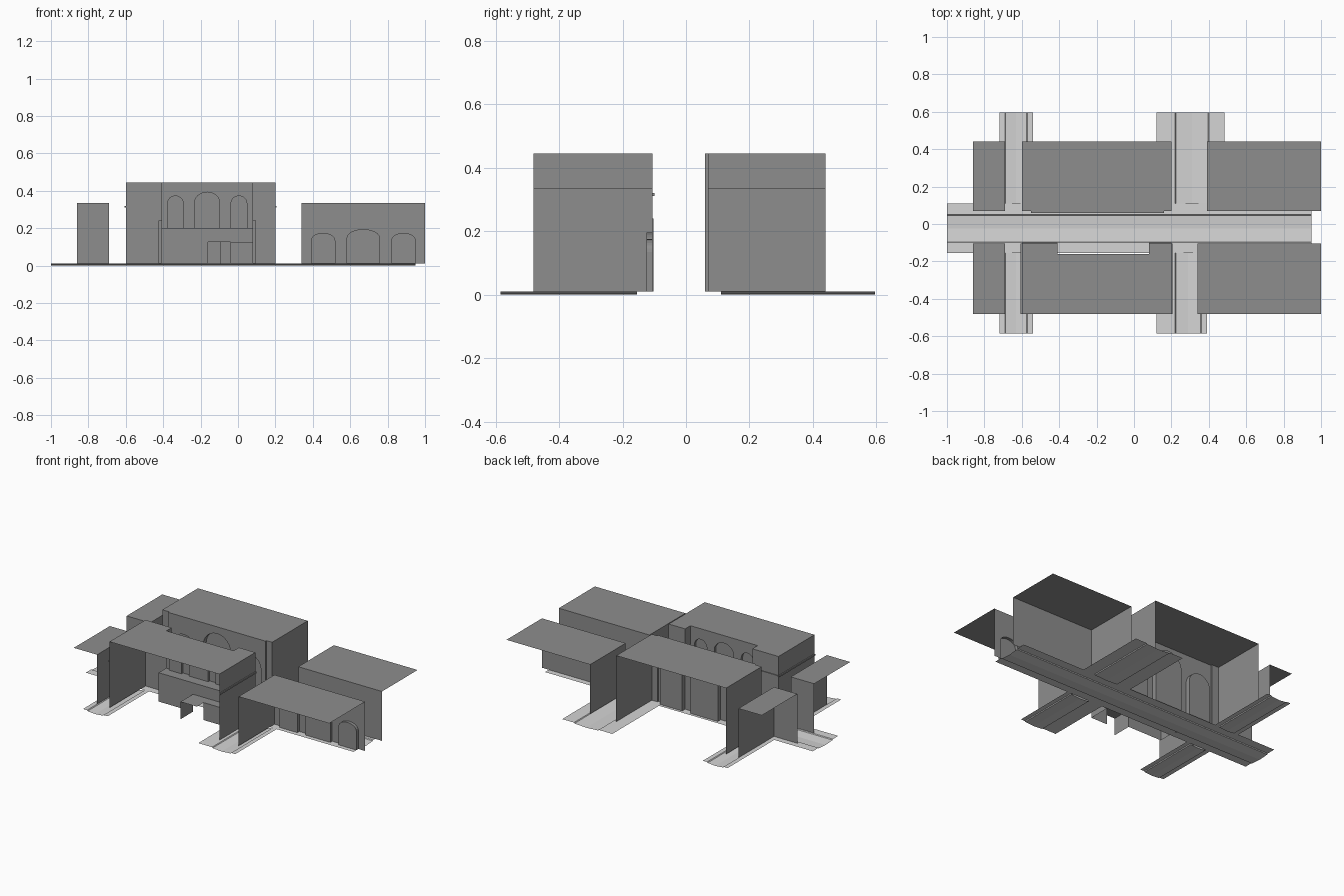
import bpy, math

cube = bpy.data.objects.get("Cube")
if cube:
    bpy.data.objects.remove(cube, do_unlink=True)


def material(name, value):
    m = bpy.data.materials.new(name)
    m.use_nodes = True
    colour = (value, value, value, 1)
    m.diffuse_color = colour
    m.node_tree.nodes["Principled BSDF"].inputs["Base Color"].default_value = colour
    return m


STONE = material("building grey", 0.27)
PAVING = material("paving light grey", 0.66)
BASE, LOW, HIGH = 0.01, 0.335, 0.445      # ground, low roofs, tall roofs
FRONT, SOUTH, NORTH, BACK = -0.48, -0.105, 0.07, 0.44


def mesh_object(name, verts, faces, mat=STONE):
    me = bpy.data.meshes.new(name)
    me.from_pydata(verts, [], faces)
    me.materials.append(mat)
    me.update()
    ob = bpy.data.objects.new(name, me)
    bpy.context.collection.objects.link(ob)
    return ob


def wall(name, path, z0=BASE, z1=LOW):
    """Upright sheet along a plan path."""
    verts = [(x, y, z) for x, y in path for z in (z0, z1)]
    faces = [(2 * i, 2 * i + 2, 2 * i + 3, 2 * i + 1) for i in range(len(path) - 1)]
    return mesh_object(name, verts, faces)


def slab(name, outline, z, mat=STONE):
    """Flat sheet from a plan outline."""
    return mesh_object(name, [(x, y, z) for x, y in outline], [range(len(outline))], mat)


def rect(x0, x1, y0, y1):
    return [(x0, y0), (x1, y0), (x1, y1), (x0, y1)]


def box(name, x0, x1, y0, y1, z0, z1):
    bpy.ops.mesh.primitive_cube_add(size=1, location=((x0 + x1) / 2, (y0 + y1) / 2, (z0 + z1) / 2))
    ob = bpy.context.object
    ob.name = name
    ob.scale = (x1 - x0, y1 - y0, z1 - z0)
    ob.data.materials.append(STONE)


def arch_line(centre, half, top, rise, z0):
    """Jamb, curved head, jamb, from left to right."""
    steps = 12
    pts = [(centre - half, z0)]
    for i in range(steps + 1):
        a = math.pi * (1 - i / steps)
        pts.append((centre + half * math.cos(a), top - rise + rise * math.sin(a)))
    return pts + [(centre + half, z0)]


def arched_wall(name, x0, x1, y, z0, z1, arches, inward):
    """Wall with arched recesses, each closed by a set-back panel."""
    outline = [(x0, z0)]
    for k, arch in enumerate(arches):
        line = arch_line(*arch, z0)
        outline += line
        n = len(line)
        verts = [(x, y, z) for x, z in line] + [(x, y + inward, z) for x, z in line]
        faces = [(i, i + 1, n + i + 1, n + i) for i in range(n - 1)]
        faces.append(range(n, 2 * n))
        mesh_object(f"{name}_arch_{k + 1}", verts, faces)
    outline += [(x1, z0), (x1, z1), (x0, z1)]
    if inward < 0:
        outline.reverse()
    mesh_object(name, [(x, y, z) for x, z in outline], [range(len(outline))])


# Low corner buildings on the left, open on their outer sides
wall("front_left_walls", [(-0.69, FRONT), (-0.69, SOUTH), (-0.86, SOUTH)])
slab("front_left_roof", rect(-0.86, -0.69, FRONT, SOUTH), LOW)
wall("back_left_walls", [(-0.86, NORTH), (-0.69, NORTH), (-0.69, BACK)])
slab("back_left_roof", rect(-0.86, -0.69, NORTH, BACK), LOW)

# Low long buildings on the right
arched_wall("front_right_street_wall", 0.34, 1, SOUTH, BASE, LOW,
            [(0.455, 0.065, 0.175, 0.04), (0.67, 0.09, 0.195, 0.05), (0.885, 0.065, 0.175, 0.04)], -0.02)
wall("front_right_side_wall", [(0.34, SOUTH), (0.34, FRONT)])
slab("front_right_roof", rect(0.34, 1, FRONT, SOUTH), LOW)
wall("back_right_walls", [(0.39, BACK), (0.39, NORTH), (1, NORTH)])
slab("back_right_roof", rect(0.39, 1, NORTH, BACK), LOW)

# Tall back building with a slightly projecting arched street face
W, E, FACE = -0.6, 0.2, 0.06
wall("hall_left_wall", [(W, BACK), (W, NORTH), (-0.55, NORTH), (-0.55, FACE)], z1=HIGH)
wall("hall_right_wall", [(0.16, FACE), (0.16, NORTH), (E, NORTH), (E, BACK)], z1=HIGH)
arched_wall("hall_street_wall", -0.55, 0.16, FACE, BASE, HIGH,
            [(-0.435, 0.08, 0.33, 0.08), (-0.195, 0.1, 0.4, 0.1), (0.045, 0.08, 0.33, 0.08)], 0.03)
slab("hall_roof", [(W, NORTH), (-0.55, NORTH), (-0.55, FACE), (0.16, FACE),
                   (0.16, NORTH), (E, NORTH), (E, BACK), (W, BACK)], HIGH)

# Tall front building with a central recess towards the street
L, R, UPPER, LOWER, LEDGE = -0.41, 0.08, -0.16, -0.24, 0.2
wall("loggia_house_left_wall", [(L, UPPER), (L, SOUTH), (W, SOUTH), (W, FRONT)], z1=HIGH)
wall("loggia_house_right_wall", [(E, FRONT), (E, SOUTH), (R, SOUTH), (R, UPPER)], z1=HIGH)
arched_wall("loggia_upper_wall", L, R, UPPER, LEDGE, HIGH,
            [(-0.335, 0.045, 0.375, 0.045), (-0.165, 0.07, 0.395, 0.06), (0.005, 0.045, 0.375, 0.045)], -0.015)
slab("loggia_house_roof", [(W, FRONT), (E, FRONT), (E, SOUTH), (R, SOUTH),
                           (R, UPPER), (L, UPPER), (L, SOUTH), (W, SOUTH)], HIGH)

# Deeper ground floor recess and entrance vestibule
slab("loggia_ceiling", rect(L, R, LOWER, UPPER), LEDGE)
DOOR, DOOR_TOP, DEEP = -0.16, 0.125, -0.37
wall("loggia_lower_wall_left", [(DOOR, LOWER), (L, LOWER), (L, UPPER)], z1=LEDGE)
wall("loggia_lower_wall_right", [(R, UPPER), (R, LOWER)], z1=LEDGE)
wall("loggia_wall_over_door", [(R, LOWER), (DOOR, LOWER)], DOOR_TOP, LEDGE)
wall("vestibule_left_wall", [(DOOR, DEEP), (DOOR, LOWER)], z1=DOOR_TOP)
wall("vestibule_end_wall", [(R, LOWER), (R, DEEP + 0.07), (-0.04, DEEP + 0.07)], z1=DOOR_TOP)
slab("vestibule_ceiling", [(DOOR, DEEP), (-0.04, DEEP), (-0.04, DEEP + 0.07),
                           (R, DEEP + 0.07), (R, LOWER), (DOOR, LOWER)], DOOR_TOP)

# Narrow cornice and corner pilasters of the front building
for side, x, d in (("left", W, -0.007), ("right", E, 0.007)):
    box(f"cornice_{side}_side", min(x, x + d), max(x, x + d), FRONT, SOUTH, 0.31, 0.32)
for side, x0, x1 in (("left", W, L), ("right", R, E)):
    box(f"cornice_{side}_street", x0, x1, SOUTH, SOUTH + 0.005, 0.31, 0.32)
for side, x in (("left", L - 0.015), ("right", R)):
    box(f"pilaster_{side}", x, x + 0.015, SOUTH - 0.01, SOUTH + 0.003, BASE, 0.24)


def street(name, a0, a1, edges, along_x):
    """Paved strip with a shallow dished roadway between raised borders."""
    outer0, inner0, inner1, outer1 = edges
    section = [(outer0, BASE), (inner0, BASE), (inner0 + 0.004, 0.005),
               ((inner0 + inner1) / 2, 0), (inner1 - 0.004, 0.005), (inner1, BASE), (outer1, BASE)]
    if along_x:
        verts = [(a, c, z) for c, z in section for a in (a0, a1)]
    else:
        verts = [(c, a, z) for c, z in section for a in (a1, a0)]
    faces = [(2 * i, 2 * i + 1, 2 * i + 3, 2 * i + 2) for i in range(len(section) - 1)]
    mesh_object(name, verts, faces, PAVING)


# Crossing streets
street("main_street", -1, 0.95, (-0.155, -0.1, 0.05, 0.11), True)
for place, a0, a1, east, inner in (("front", -0.585, -0.155, 0.39, 0.36), ("back", 0.11, 0.595, 0.485, 0.4)):
    street(f"left_lane_{place}", a0, a1, (-0.72, -0.69, -0.57, -0.54), False)
    street(f"right_lane_{place}", a0, a1, (0.12, 0.22, inner, east), False)
